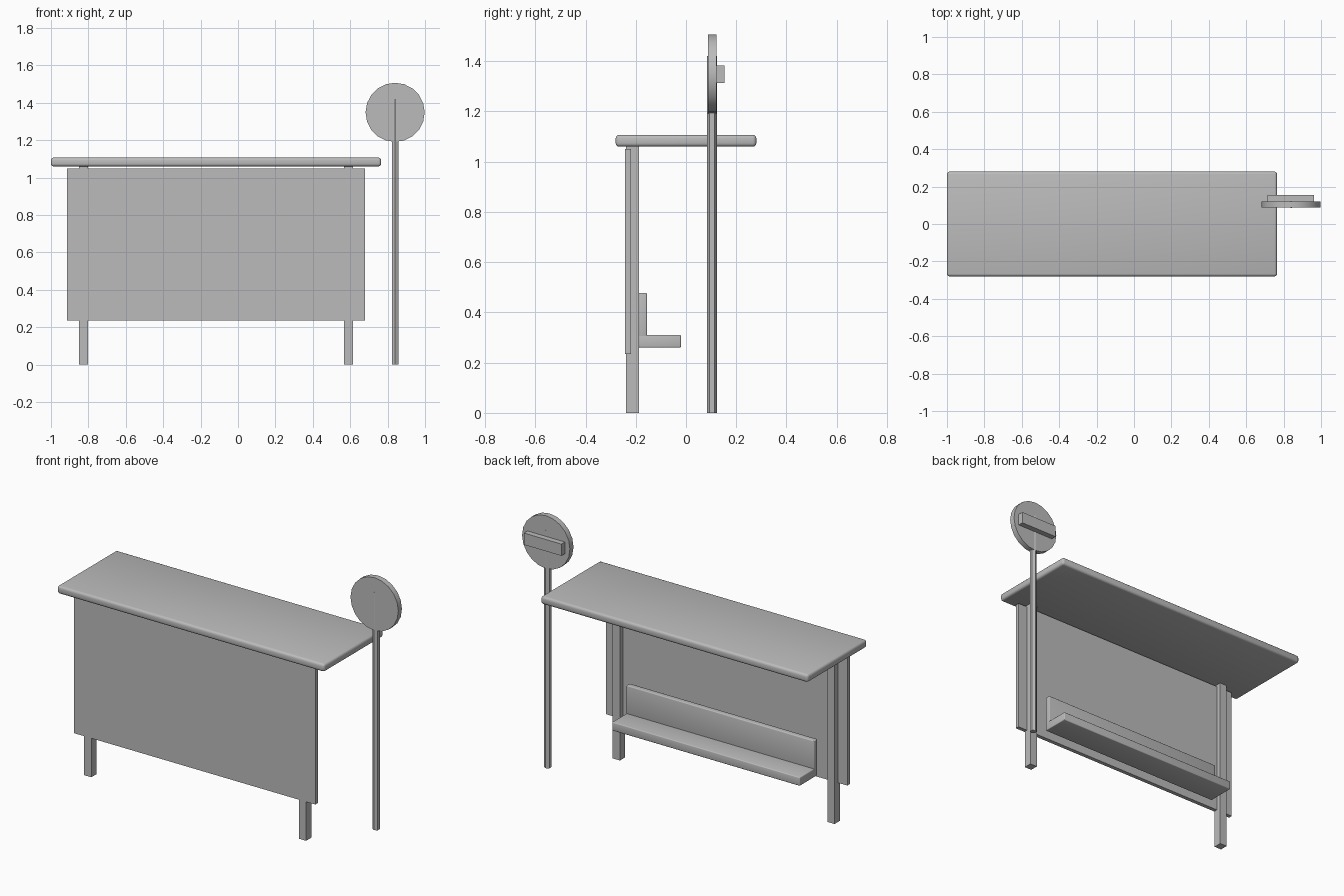
import bpy
import math

if "Cube" in bpy.data.objects:
    bpy.data.objects.remove(bpy.data.objects["Cube"], do_unlink=True)

grey = bpy.data.materials.new("plain_grey")
grey.use_nodes = True
COLOUR = (0.5, 0.5, 0.5, 1)
grey.diffuse_color = COLOUR
grey.node_tree.nodes["Principled BSDF"].inputs["Base Color"].default_value = COLOUR


def finish(name, bevel=0):
    obj = bpy.context.object
    obj.name = name
    obj.data.materials.append(grey)
    if bevel:
        mod = obj.modifiers.new("rounded_edges", "BEVEL")
        mod.width = bevel
        mod.segments = 3
        bpy.ops.object.modifier_apply(modifier=mod.name)
        bpy.ops.object.shade_smooth_by_angle(angle=math.radians(40))
    return obj


def box(name, x, y, z, bevel=0):
    """Box from (low, high) ranges on each axis."""
    bpy.ops.mesh.primitive_cube_add(size=1, location=[sum(r) / 2 for r in (x, y, z)])
    bpy.context.object.scale = [r[1] - r[0] for r in (x, y, z)]
    bpy.ops.object.transform_apply(location=False, rotation=False, scale=True)
    return finish(name, bevel)


# Shelter: roof, wall panel and two posts
box("roof", (-1, 0.765), (-0.28, 0.28), (1.06, 1.107), 0.014)
box("wall_panel", (-0.913, 0.68), (-0.242, -0.218), (0.235, 1.05))
MID = -0.117
for side, name in ((-1, "right_post"), (1, "left_post")):
    x = MID + side * 0.709
    box(name, (x - 0.024, x + 0.024), (-0.238, -0.188), (0, 1.07))

# Bench behind the panel
box("bench_seat", (MID - 0.62, MID + 0.62), (-0.188, -0.02), (0.26, 0.311), 0.005)
box("bench_backrest", (MID - 0.62, MID + 0.62), (-0.188, -0.155), (0.29, 0.478), 0.005)

# Stop sign: six-sided pole, round disc and rear plate
POLE_X, POLE_Y = 0.84, 0.104
bpy.ops.mesh.primitive_cylinder_add(vertices=6, radius=0.0195, depth=1.42,
                                    location=(POLE_X, POLE_Y, 0.71))
finish("sign_pole")
bpy.ops.mesh.primitive_cylinder_add(vertices=20, radius=0.158, depth=0.034,
                                    location=(POLE_X, POLE_Y, 1.349),
                                    rotation=(math.pi / 2, 0, 0))
finish("sign_disc")
bpy.ops.object.shade_smooth_by_angle(angle=math.radians(40))
box("sign_plate", (0.715, 0.963), (0.118, 0.154), (1.313, 1.383))
